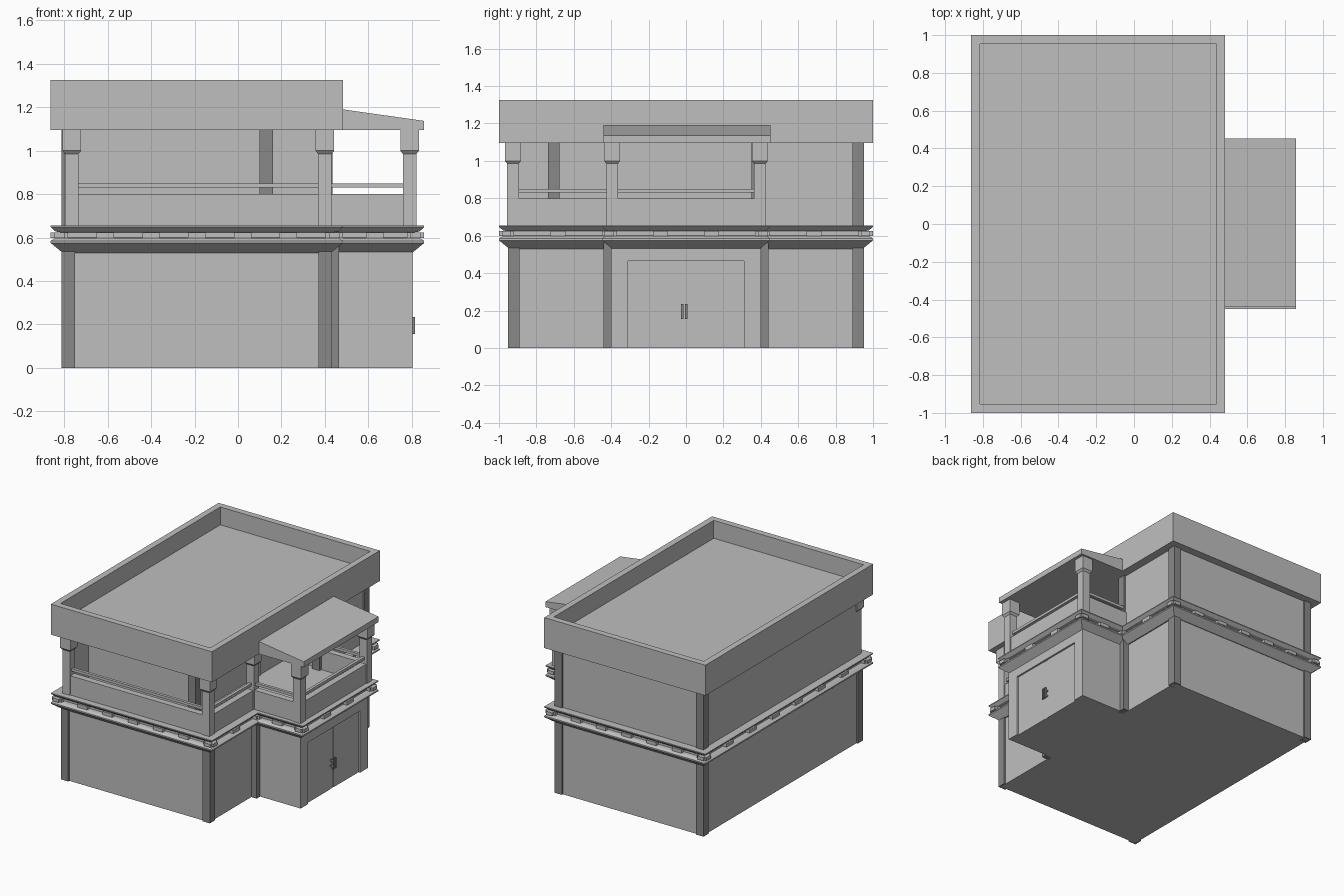
import bpy, bmesh
from mathutils import Vector

cube = bpy.data.objects.get("Cube")
if cube:
    bpy.data.objects.remove(cube, do_unlink=True)


def make_material(name, value):
    mat = bpy.data.materials.new(name)
    mat.use_nodes = True
    colour = (value, value, value, 1)
    mat.diffuse_color = colour
    mat.node_tree.nodes["Principled BSDF"].inputs["Base Color"].default_value = colour
    return mat


WALL = make_material("light grey", 0.52)
TRIM = make_material("dark grey", 0.25)


def add_object(name, bm, mat):
    bmesh.ops.recalc_face_normals(bm, faces=bm.faces)
    mesh = bpy.data.meshes.new(name)
    bm.to_mesh(mesh)
    bm.free()
    mesh.materials.append(mat)
    obj = bpy.data.objects.new(name, mesh)
    bpy.context.collection.objects.link(obj)
    return obj


def loft(name, rings, mat=WALL):
    """Skin a list of matching point rings and cap both ends."""
    bm = bmesh.new()
    loops = [[bm.verts.new(p) for p in ring] for ring in rings]
    for a, b in zip(loops, loops[1:]):
        for i in range(len(a)):
            j = (i + 1) % len(a)
            bm.faces.new((a[i], a[j], b[j], b[i]))
    bm.faces.new(loops[0])
    bm.faces.new(loops[-1])
    return add_object(name, bm, mat)


def rect(x0, x1, y0, y1, z):
    return [(x0, y0, z), (x1, y0, z), (x1, y1, z), (x0, y1, z)]


def box(name, x, y, z, mat=WALL):
    return loft(name, [rect(*x, *y, h) for h in z], mat)


def post(name, x, y, z, half=0.031, mat=TRIM):
    return box(name, (x - half, x + half), (y - half, y + half), z, mat)


# Ground floor with projecting entrance
BASE, FLOOR, CEIL = 0.0, 0.655, 1.096
box("ground_floor", (-0.80, 0.42), (-0.94, 0.94), (BASE, 0.6))
box("entrance_block", (0.40, 0.78), (-0.40, 0.40), (BASE, 0.6))
for side, y in (("right", (-0.40, -0.31)), ("left", (0.31, 0.40))):
    box("entrance_jamb_" + side, (0.78, 0.803), y, (BASE, 0.6))
box("entrance_lintel", (0.78, 0.803), (-0.31, 0.31), (0.465, 0.6))

# Double door with pull handles
box("door_leaf_right", (0.78, 0.79), (-0.31, -0.03), (BASE, 0.465))
box("door_leaf_left", (0.78, 0.79), (0.01, 0.31), (BASE, 0.465))
box("door_centre_strip", (0.78, 0.787), (-0.03, 0.01), (BASE, 0.465))
for y in (-0.021, 0.001):
    box("door_handle", (0.803, 0.815), (y - 0.007, y + 0.007), (0.155, 0.235), TRIM)
    for z in (0.17, 0.21):
        box("handle_mount", (0.787, 0.805), (y - 0.005, y + 0.005), (z, z + 0.012), TRIM)

# Corner pilasters
for x in (-0.781, 0.401):
    for y in (-0.922, 0.92):
        post("lower_pilaster", x, y, (BASE, 0.56))
for y in (-0.41, 0.41):
    post("inner_pilaster", 0.434, y, (BASE, 0.56))
for x, y in ((-0.781, 0.92), (0.401, 0.92), (0.405, 0.38)):
    post("upper_pilaster", x, y, (FLOOR, CEIL))


# Double cornice running around the whole outline
def outline(d, z):
    x0, x1, x2 = -0.862 + d, 0.483 - d, 0.857 - d
    y0, y1 = 1.0 - d, 0.45 - d
    pts = [(x0, -y0), (x1, -y0), (x1, -y1), (x2, -y1),
           (x2, y1), (x1, y1), (x1, y0), (x0, y0)]
    return [(x, y, z) for x, y in pts]


profile = [(0.055, 0.53), (0, 0.575), (0, 0.585), (0.02, 0.597), (0.045, 0.6),
           (0.045, 0.624), (0.022, 0.628), (0, 0.648), (0, FLOOR)]
loft("cornice", [outline(d, z) for d, z in profile])


# Small blocks between the two cornice mouldings
def block_row(a, b, spacing):
    a, b = Vector(a), Vector(b)
    run = b - a
    count = max(1, round(run.length / spacing))
    along = run.normalized() * 0.04
    for i in range(count + 1):
        p = a + run * (i / count)
        dx, dy = abs(along.x) or 0.025, abs(along.y) or 0.025
        box("cornice_block", (p.x - dx, p.x + dx), (p.y - dy, p.y + dy), (0.599, 0.624))


ring = [Vector(p[:2]) for p in outline(0.04, 0)]
for i, a in enumerate(ring):
    b = ring[(i + 1) % len(ring)]
    block_row(a, b, 0.27 if abs(a.x - b.x) < 0.01 else 0.2)

# Upper storey rooms around an open terrace
box("upper_left_wall", (-0.80, -0.75), (-0.94, 0.94), (FLOOR, CEIL))
box("upper_room", (-0.79, 0.14), (-0.71, 0.94), (FLOOR, CEIL))
box("upper_back_room", (0.10, 0.42), (0.385, 0.94), (FLOOR, CEIL))
post("room_corner_post", 0.13, -0.707, (FLOOR, CEIL))
box("terrace_door", (0.14, 0.147), (-0.09, 0.065), (FLOOR, 1.0))

# Terrace columns with flared capitals
column_profile = [(0.031, FLOOR), (0.031, 0.985), (0.043, 1.0), (0.043, CEIL)]
path = [(-0.765, -0.925), (0.40, -0.925), (0.40, -0.395), (0.79, -0.395), (0.79, 0.395)]
for x, y in path:
    loft("terrace_column", [rect(x - w, x + w, y - w, y + w, z) for w, z in column_profile])

# Low terrace walls and handrails between the columns
path.append((0.40, 0.395))
for (ax, ay), (bx, by) in zip(path, path[1:]):
    for name, w, z in (("terrace_wall", 0.024, (FLOOR, 0.80)),
                       ("handrail", 0.011, (0.83, 0.85))):
        box(name, (min(ax, bx) - w, max(ax, bx) + w),
            (min(ay, by) - w, max(ay, by) + w), z)

# Flat main roof with sunken centre
roof = box("main_roof", (-0.862, 0.483), (-1, 1), (CEIL, 1.326))
bm = bmesh.new()
bm.from_mesh(roof.data)
top = max(bm.faces, key=lambda f: f.calc_center_median().z)
bmesh.ops.inset_region(bm, faces=[top], thickness=0.067)
well = bmesh.ops.extrude_discrete_faces(bm, faces=[top])["faces"][0]
bmesh.ops.translate(bm, verts=well.verts, vec=(0, 0, -0.135))
bm.to_mesh(roof.data)
bm.free()

# Sloping porch roof over the projecting bay
section = [(0.47, CEIL), (0.857, CEIL), (0.857, 1.137), (0.47, 1.192)]
loft("porch_roof", [[(x, y, z) for x, z in section] for y in (-0.44, 0.452)])
